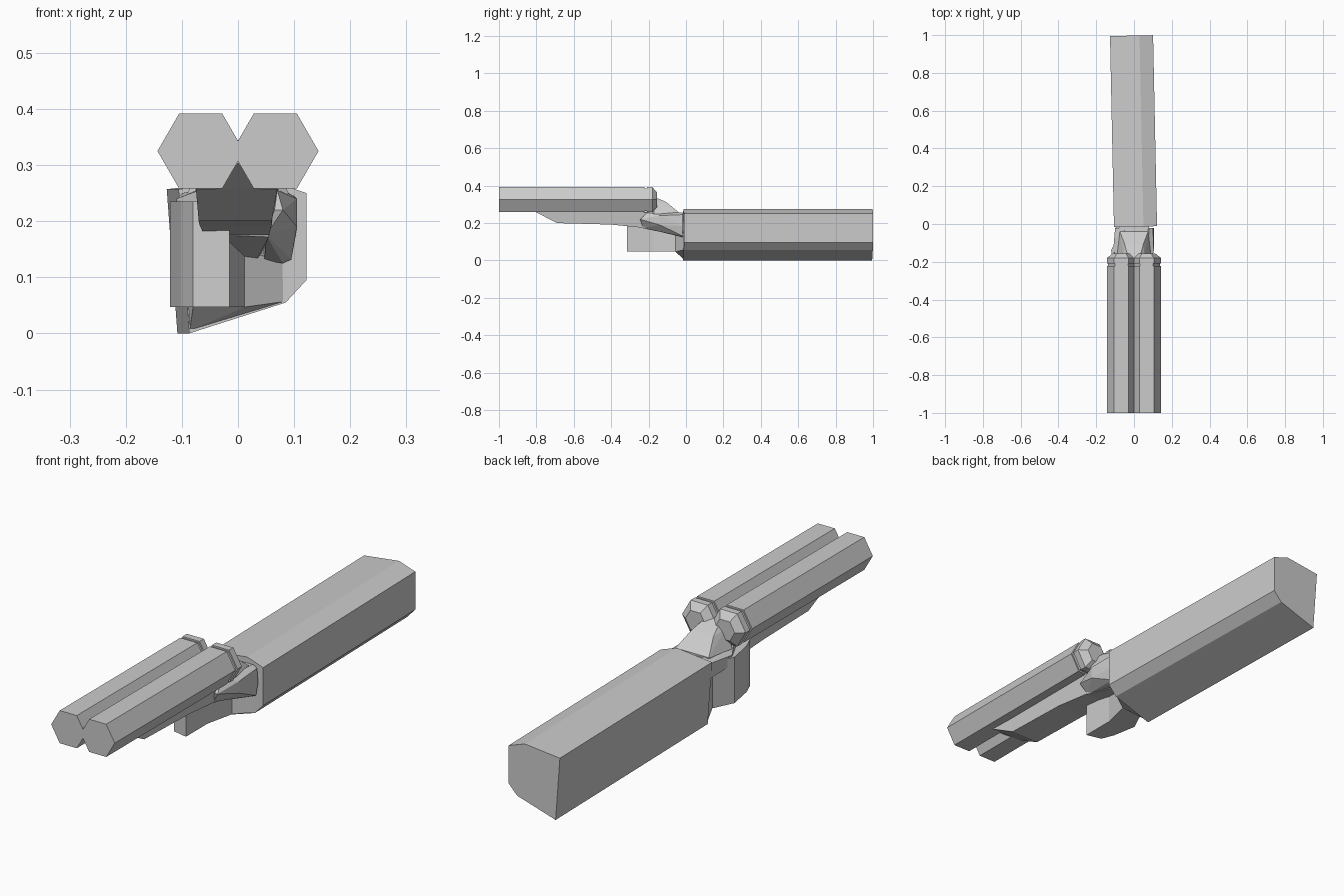
import bpy, bmesh, math

if "Cube" in bpy.data.objects:
    bpy.data.objects.remove(bpy.data.objects["Cube"])

metal = bpy.data.materials.new("plain_grey")
metal.diffuse_color = (0.6, 0.6, 0.6, 1)
metal.use_nodes = True
metal.node_tree.nodes["Principled BSDF"].inputs["Base Color"].default_value = metal.diffuse_color


def finish(name, bm):
    bmesh.ops.recalc_face_normals(bm, faces=bm.faces)
    me = bpy.data.meshes.new(name)
    bm.to_mesh(me)
    bm.free()
    me.materials.append(metal)
    ob = bpy.data.objects.new(name, me)
    bpy.context.collection.objects.link(ob)
    return ob


def loft(name, rings):
    """Skin a list of equally long point rings and cap both ends."""
    bm = bmesh.new()
    vs = [[bm.verts.new(p) for p in r] for r in rings]
    n = len(rings[0])
    for a, b in zip(vs, vs[1:]):
        for i in range(n):
            j = (i + 1) % n
            bm.faces.new((a[i], a[j], b[j], b[i]))
    bm.faces.new(vs[0])
    bm.faces.new(vs[-1])
    return finish(name, bm)


def hull(name, pts):
    """Convex block around a few corner points."""
    bm = bmesh.new()
    for p in pts:
        bm.verts.new(p)
    res = bmesh.ops.convex_hull(bm, input=bm.verts)
    junk = {v for v in res["geom_interior"] + res["geom_unused"]
            if isinstance(v, bmesh.types.BMVert)}
    bmesh.ops.delete(bm, geom=list(junk), context='VERTS')
    bmesh.ops.dissolve_limit(bm, angle_limit=0.02, verts=bm.verts, edges=bm.edges)
    return finish(name, bm)


# Twin six-sided barrels with a grooved collar and tapered breech
barrel_profile = [(-1, .077), (-.222, .077), (-.222, .07), (-.208, .07),
                  (-.208, .077), (-.18, .077), (-.155, .045)]
for side, label in ((-1, "left"), (1, "right")):
    loft(label + "_barrel", [
        [(side * .0665 + r * math.cos(k * math.pi / 3), y,
          .325 + r * math.sin(k * math.pi / 3)) for k in range(6)]
        for y, r in barrel_profile])

# Long faceted stock, turned slightly to the left
section = [(-.106, .257), (-.087, 0), (.085, .055), (.122, .095), (.122, .25), (.05, .275)]
loft("stock", [
    [(x + dx, y + .02 * x, z) for x, z in section] for y, dx in ((-.014, 0), (.997, -.021))])

# Fore-end under the barrels: y, left, right, lower left, lower right, bottom
fore = [(-.8, -.075, .07, -.075, .07, .257), (-.69, -.075, .068, -.07, .06, .2),
        (-.4, -.075, .068, -.068, .06, .192), (-.23, -.075, .068, -.06, .055, .175)]
loft("fore_end", [
    [(a, y, .265), (c, y, z), (d, y, z), (b, y, .265)] for y, a, b, c, d, z in fore])

# Filler rib between the barrels, with a sloped nose
loft("barrel_rib", [
    [(-.04, -.8, .257), (.04, -.8, .257), (0, -.87, .304)],
    [(-.04, -.2, .257), (.04, -.2, .257), (0, -.2, .304)]])

# Lower receiver running from the fore-end down to the stock
hull("receiver", [
    (-.075, -.23, .258), (.07, -.23, .258), (-.06, -.23, .176), (.055, -.23, .172),
    (-.015, -.05, .148), (.01, -.04, .134), (.035, -.04, .134),
    (-.08, 0, .25), (.08, 0, .25), (-.06, 0, .17), (.055, 0, .16), (.02, 0, .132)])

# Sloped hump behind the barrels
hull("breech_hump", [
    p for s in (-1, 1) for p in (
        (s * .03, -.18, .345), (s * .05, -.105, .312), (s * .075, -.04, .258),
        (s * .09, -.17, .25), (s * .055, -.18, .32), (s * .075, -.04, .22),
        (s * .08, -.18, .23))])

# Side cheeks
hull("right_cheek", [
    (.065, -.245, .22), (.08, -.245, .22), (.05, -.23, .175), (.07, -.21, .255),
    (.105, -.14, .24), (.105, -.14, .19), (.06, -.12, .25), (.047, -.02, .13),
    (.08, -.02, .125), (.095, -.02, .132), (.105, -.02, .185), (.1, -.02, .245),
    (.08, -.02, .256), (.04, -.02, .2)])
hull("left_cheek", [
    (-.07, -.23, .22), (-.07, -.21, .255), (-.11, -.14, .24), (-.11, -.14, .2),
    (-.05, -.2, .18), (-.1, -.02, .25), (-.1, -.02, .19), (-.05, -.02, .256),
    (-.05, -.02, .16)])

# Upright grip block on the left
grip = [(-.015, -.315), (-.015, -.175), (.012, -.055), (-.08, -.055),
        (-.121, -.14), (-.102, -.245), (-.08, -.3)]
loft("grip_block", [[(x, y, z) for x, y in grip] for z in (.047, .235)])

# Sloped web joining the grip block to the stock
hull("stock_web", [
    (-.08, -.056, .047), (.012, -.056, .047), (-.08, -.056, .2), (.012, -.056, .15),
    (-.086, -.012, .005), (-.1, -.012, .2), (.084, -.01, .057), (.08, -.012, .125),
    (.04, -.012, .15)])
